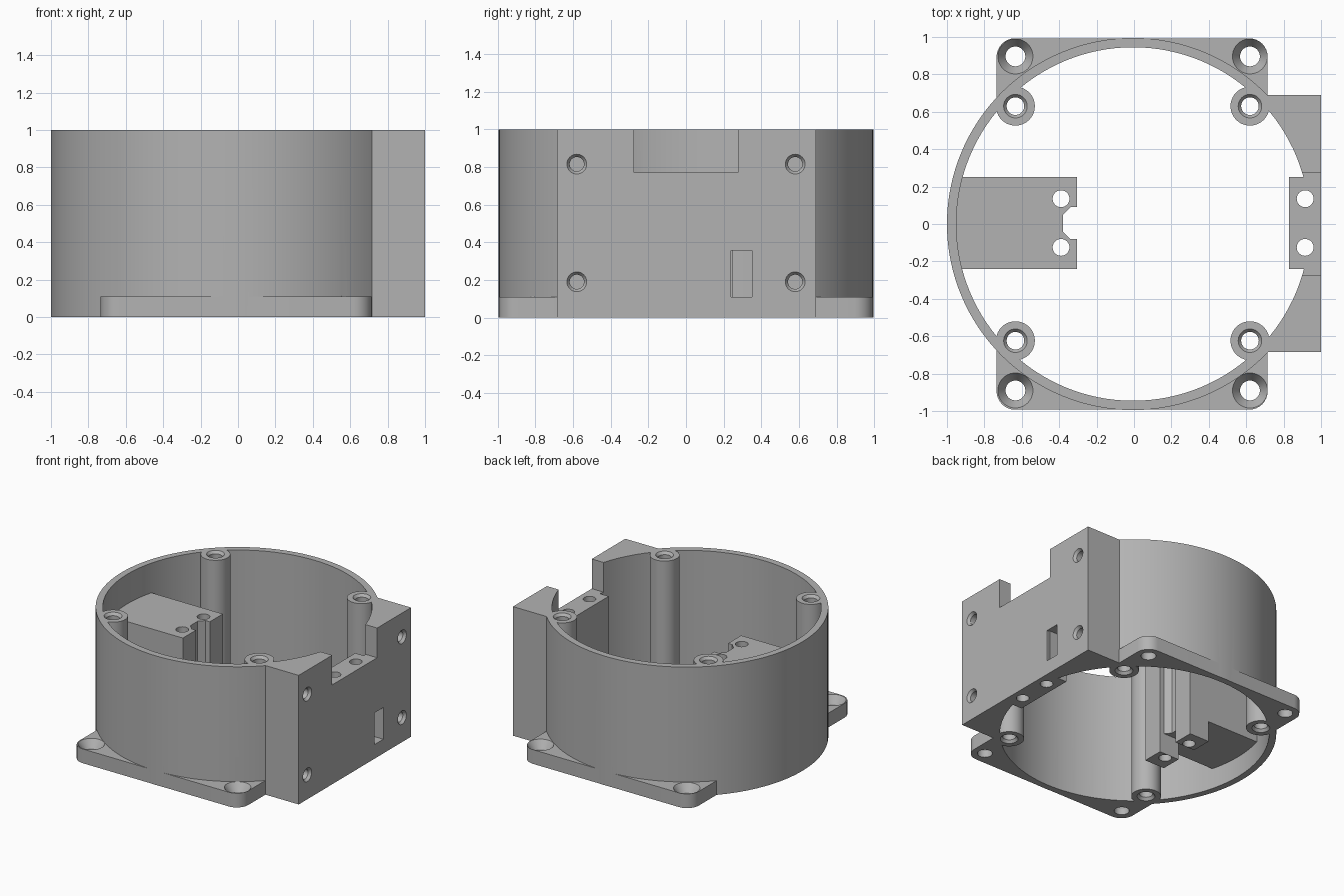
import bpy, bmesh
from math import cos, sin, pi, radians
from mathutils import Matrix

if "Cube" in bpy.data.objects:
    bpy.data.objects.remove(bpy.data.objects["Cube"])

grey = bpy.data.materials.new("plain grey")
grey.use_nodes = True
color = (0.45, 0.45, 0.45, 1)
grey.diffuse_color = color
grey.node_tree.nodes["Principled BSDF"].inputs["Base Color"].default_value = color

CX = -0.005          # axis of the round shell
SIDES = (-1, 1)


def make(name, bm):
    bmesh.ops.recalc_face_normals(bm, faces=bm.faces)
    mesh = bpy.data.meshes.new(name)
    bm.to_mesh(mesh)
    bm.free()
    mesh.materials.append(grey)
    obj = bpy.data.objects.new(name, mesh)
    bpy.context.scene.collection.objects.link(obj)
    return obj


def prism(name, points, z0, z1):
    bm = bmesh.new()
    face = bm.faces.new([bm.verts.new((x, y, z0)) for x, y in points])
    new = bmesh.ops.extrude_face_region(bm, geom=[face])["geom"]
    bmesh.ops.translate(bm, vec=(0, 0, z1 - z0),
                        verts=[v for v in new if isinstance(v, bmesh.types.BMVert)])
    return make(name, bm)


def box(name, x, y, z):
    return prism(name, [(x[0], y[0]), (x[1], y[0]), (x[1], y[1]), (x[0], y[1])], *z)


def cone(name, x, y, z0, z1, r0, r1=None, sides=40):
    bm = bmesh.new()
    bmesh.ops.create_cone(bm, cap_ends=True, segments=sides, radius1=r0,
                          radius2=r0 if r1 is None else r1, depth=z1 - z0,
                          matrix=Matrix.Translation((x, y, (z0 + z1) / 2)))
    return make(name, bm)


def combine(target, other, operation):
    mod = target.modifiers.new(operation.lower(), "BOOLEAN")
    mod.operation, mod.solver, mod.object = operation, "EXACT", other
    bpy.context.view_layer.objects.active = target
    bpy.ops.object.modifier_apply(modifier=mod.name)
    bpy.data.objects.remove(other)


def add(target, other):
    combine(target, other, "UNION")


def cut(target, other):
    combine(target, other, "DIFFERENCE")


# Round shell with the flat side block and the rounded mounting flange
body = cone("housing_body", CX, 0, 0, 1, 0.995, sides=128)
add(body, box("side_block", (0.5, 1), (-0.685, 0.69), (0, 1)))
for s in SIDES:
    outline = [(-0.735, s * 0.6), (0.715, s * 0.6)]
    for cx, start in ((0.615, 0), (-0.635, pi / 2)):
        for i in range(9):
            a = start + i * pi / 16
            outline.append((cx + 0.1 * cos(a), s * (0.893 + 0.1 * sin(a))))
    add(body, prism("mounting_flange", outline, 0, 0.11))
cut(body, cone("bore", CX, 0, -0.1, 1.1, 0.945, sides=128))

# Notch and cable slot through the side block
cut(body, box("notch", (0.6, 1.1), (-0.275, 0.275), (0.77, 1.1)))
cut(body, box("cable_slot", (0.84, 1.1), (0.24, 0.35), (0.11, 0.355)))

# Right bracket under the notch
add(body, box("notch_bracket", (0.83, 0.98), (-0.24, 0.25), (0, 0.77)))

# Left bracket: chamfered notch in front, two legs, raised underside behind
bracket = prism("inner_bracket", [
    (-0.96, -0.24), (-0.305, -0.24), (-0.305, -0.08), (-0.34, -0.08), (-0.38, -0.04),
    (-0.38, 0.05), (-0.34, 0.09), (-0.305, 0.09), (-0.305, 0.25), (-0.96, 0.25)], 0, 0.77)
cut(bracket, box("underside", (-1.1, -0.475), (-0.4, 0.4), (-0.1, 0.16)))
cut(bracket, box("leg_gap", (-0.5, -0.2), (-0.08, 0.09), (-0.1, 0.16)))
add(body, bracket)

# Screw posts inside and countersunk flange holes
for sx in SIDES:
    for sy in SIDES:
        x, y = sx * 0.627 - 0.007, sy * 0.627 + 0.003
        add(body, cone("screw_post", x, y, 0, 1, 0.104))
        cut(body, cone("post_hole", x, y, -0.1, 1.1, 0.047))
        cut(body, cone("post_chamfer", x, y, 0.98, 1.01, 0.047, 0.071))
        cut(body, cone("post_chamfer", x, y, -0.01, 0.02, 0.071, 0.047))
        y = sy * 0.893 + 0.003
        cut(body, cone("flange_hole", x, y, -0.1, 0.1, 0.053))
        cut(body, cone("countersink", x, y, 0.05, 0.112, 0.053, 0.095))

# Vertical holes through both brackets
for x in (-0.39, 0.915):
    for y in (-0.125, 0.135):
        cut(body, cone("bracket_hole", x, y, -0.1, 0.9, 0.045))

# Blind screw holes in the side block
for y in (-0.58, 0.58):
    for z in (0.19, 0.815):
        for r0, r1, x0, x1 in ((0.038, 0.038, 0.82, 1.05), (0.038, 0.06, 0.98, 1.01)):
            hole = cone("side_hole", 0, 0, x0, x1, r0, r1, sides=32)
            hole.data.transform(Matrix.Translation((0, y, z)) @ Matrix.Rotation(radians(90), 4, "Y"))
            cut(body, hole)

# One material and smooth curves with sharp edges
body.data.materials.clear()
body.data.materials.append(grey)
for face in body.data.polygons:
    face.material_index = 0
bpy.ops.object.select_all(action="DESELECT")
body.select_set(True)
bpy.context.view_layer.objects.active = body
bpy.ops.object.shade_smooth_by_angle(angle=radians(30))
